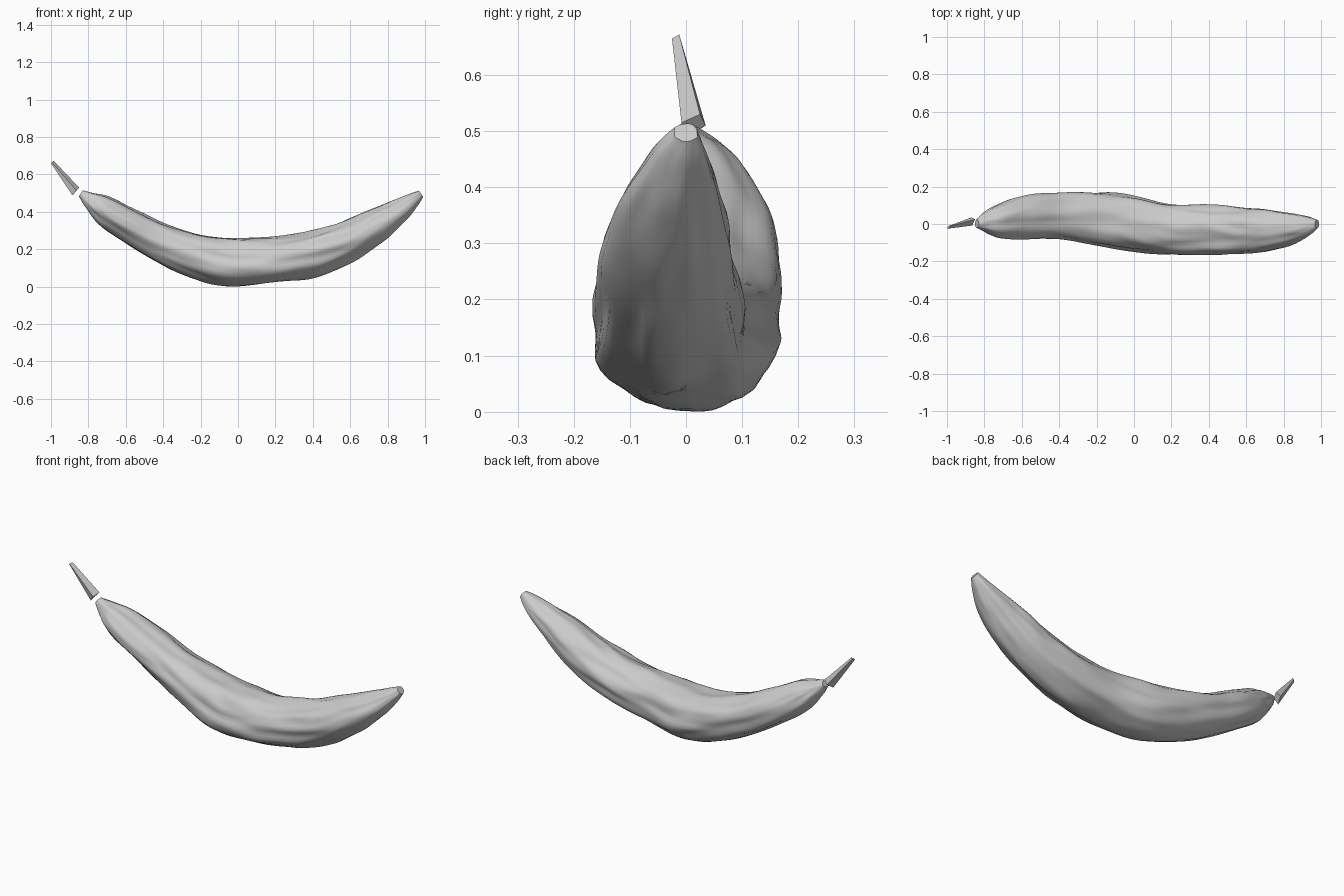
import bpy, bmesh, math
from mathutils import Vector, noise

cube = bpy.data.objects.get("Cube")
if cube:
    bpy.data.objects.remove(cube)

grey = bpy.data.materials.new("plain grey")
grey.use_nodes = True
colour = (0.6, 0.6, 0.6, 1)
grey.diffuse_color = colour
grey.node_tree.nodes["Principled BSDF"].inputs["Base Color"].default_value = colour

SIDES = 48
STEPS = 8


def loft(name, rings):
    """Skin a list of closed rings and cap both ends."""
    bm = bmesh.new()
    loops = [[bm.verts.new(p) for p in ring] for ring in rings]
    n = len(loops[0])
    for a, b in zip(loops, loops[1:]):
        for i in range(n):
            j = (i + 1) % n
            bm.faces.new((a[i], a[j], b[j], b[i]))
    bm.faces.new(loops[0])
    bm.faces.new(loops[-1])
    bmesh.ops.recalc_face_normals(bm, faces=bm.faces)
    mesh = bpy.data.meshes.new(name)
    bm.to_mesh(mesh)
    bm.free()
    mesh.materials.append(grey)
    obj = bpy.data.objects.new(name, mesh)
    bpy.context.collection.objects.link(obj)
    return obj


def spline(a, b, c, d, t):
    """Smooth value between b and c."""
    return b + 0.5 * t * (c - a + t * (2 * a - 5 * b + 4 * c - d + t * (3 * (b - c) + d - a)))


# Curved body: upper x, z; lower x, z; front y, back y
stations = [
    (-.83, .518, -.85, .487, -.02, .025),
    (-.78, .505, -.82, .435, -.04, .06),
    (-.69, .48, -.76, .355, -.07, .105),
    (-.54, .41, -.65, .265, -.08, .15),
    (-.36, .33, -.46, .15, -.085, .165),
    (-.17, .28, -.25, .06, -.11, .175),
    (0, .26, -.04, .005, -.14, .155),
    (.18, .265, .2, .025, -.165, .11),
    (.36, .29, .42, .06, -.16, .1),
    (.53, .34, .62, .14, -.155, .085),
    (.68, .405, .77, .245, -.14, .078),
    (.82, .46, .89, .35, -.1, .06),
    (.92, .50, .96, .435, -.055, .035),
    (.967, .517, .99, .485, -.022, .02),
]


def body_ring(u):
    k = min(int(u), len(stations) - 2)
    near = [stations[max(0, min(len(stations) - 1, k + o))] for o in (-1, 0, 1, 2)]
    xt, zt, xb, zb, y0, y1 = (spline(*v, u - k) for v in zip(*near))
    centre = Vector(((xt + xb) / 2, (y0 + y1) / 2, (zt + zb) / 2))
    up = Vector((xt - xb, 0, zt - zb)) / 2
    side = Vector((0, (y1 - y0) / 2, 0))
    ring = []
    for i in range(SIDES):
        a = math.tau * i / SIDES
        c, s = math.cos(a), math.sin(a)
        # Long soft ridges broken up by smaller lumps
        lump = noise.noise(Vector((u * 0.5, c * 1.8, s * 1.8)))
        lump += 0.5 * noise.noise(Vector((u * 1.1 + 20, c * 3.2, s * 3.2)))
        ring.append(centre + (side * c + up * s) * (1 + 0.13 * lump))
    return ring


last = (len(stations) - 1) * STEPS
body = loft("curved_body", [body_ring(i / STEPS) for i in range(last + 1)])
lowest = min(v.co.z for v in body.data.vertices)
for v in body.data.vertices:
    v.co.z -= lowest
bpy.context.view_layer.objects.active = body
body.select_set(True)
bpy.ops.object.shade_smooth_by_angle(angle=math.radians(50))

# Detached tapered stem, four flat sides
stem_base = [(-.885, .0, .487), (-.865, -.008, .515), (-.85, .025, .53), (-.87, .035, .51)]
stem_tip = [(-1, -.02, .66), (-.995, -.025, .665), (-.985, -.012, .672), (-.99, -.01, .665)]
loft("stem", [stem_base, stem_tip])
